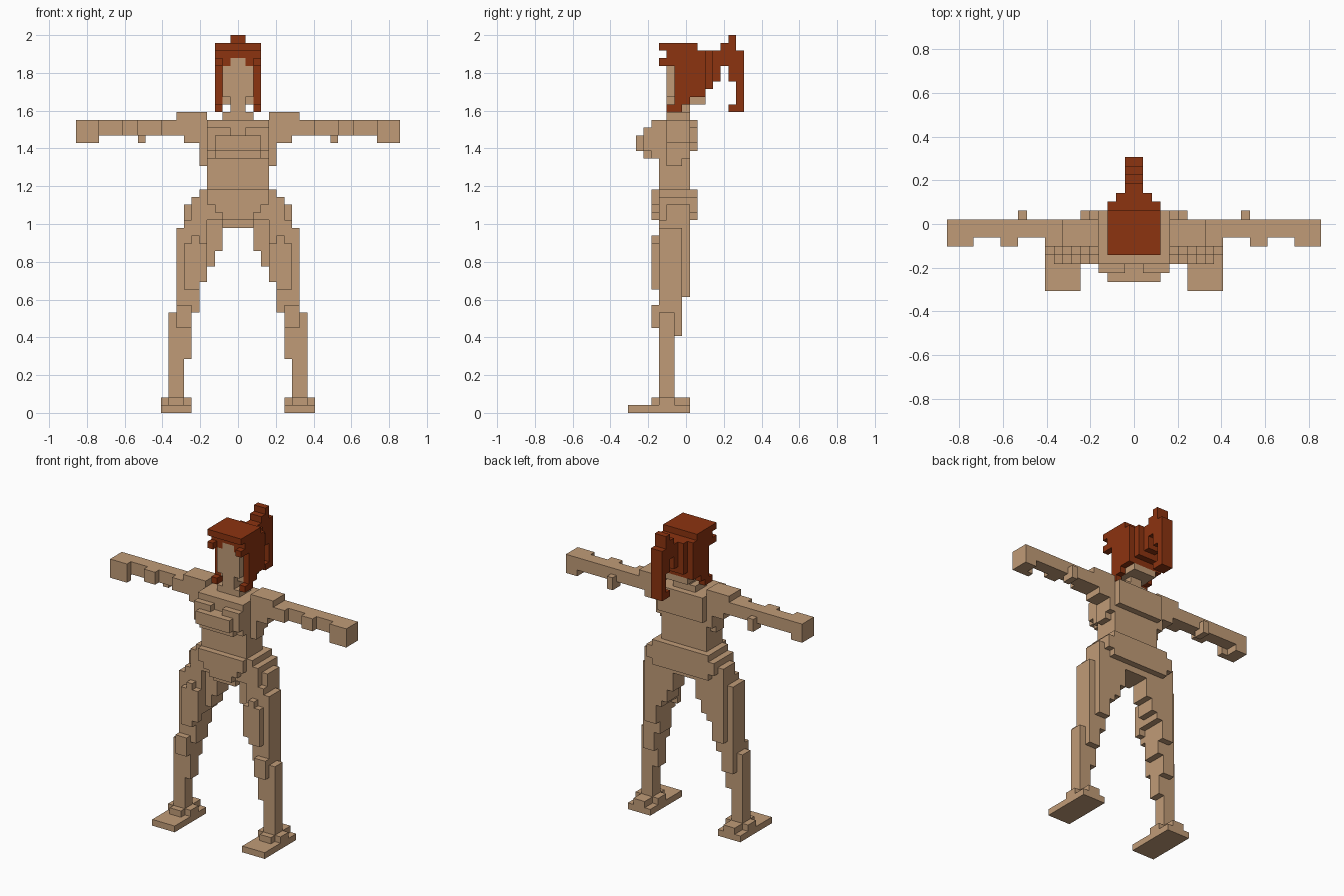
import bpy
import bmesh
from mathutils import Vector

if "Cube" in bpy.data.objects:
    bpy.data.objects.remove(bpy.data.objects["Cube"], do_unlink=True)

V = 2 / 49          # size of one block
MID = 7.5           # depth index that lies on y = 0


def make_material(name, rgb):
    m = bpy.data.materials.new(name)
    m.use_nodes = True
    m.diffuse_color = (*rgb, 1)
    m.node_tree.nodes["Principled BSDF"].inputs["Base Color"].default_value = (*rgb, 1)
    return m


skin = make_material("skin tan", (0.53, 0.33, 0.185))
auburn = make_material("auburn hair", (0.262, 0.033, 0.005))

DIRS = [Vector(d) for d in ((1, 0, 0), (-1, 0, 0), (0, 1, 0), (0, -1, 0), (0, 0, 1), (0, 0, -1))]


def build(name, material, boxes, sides=(1, -1)):
    """Fill blocks (x0, x1, y0, y1, z0, z1), mirror them, and skin the outside."""
    cells = set()
    for x0, x1, y0, y1, z0, z1 in boxes:
        for x in range(x0, x1):
            for y in range(y0, y1):
                for z in range(z0, z1):
                    for s in sides:
                        cells.add((x if s > 0 else -1 - x, y, z))
    bm = bmesh.new()
    verts = {}

    def corner(p):
        key = tuple(round(c) for c in p)
        if key not in verts:
            verts[key] = bm.verts.new((key[0] * V, (key[1] - MID) * V, key[2] * V))
        return verts[key]

    for c in sorted(cells):
        centre = Vector(c) + Vector((.5, .5, .5))
        for d in DIRS:
            if tuple(int(a + b) for a, b in zip(c, d)) in cells:
                continue
            u = Vector((abs(d.y), abs(d.z), abs(d.x)))
            w = d.cross(u)
            quad = [centre + (d + a * u + b * w) / 2
                    for a, b in ((-1, -1), (1, -1), (1, 1), (-1, 1))]
            bm.faces.new([corner(p) for p in quad])
    # Merge flat neighbours into large faces
    bmesh.ops.dissolve_limit(bm, angle_limit=0.01, verts=bm.verts[:], edges=bm.edges[:])
    me = bpy.data.meshes.new(name)
    bm.to_mesh(me)
    bm.free()
    me.materials.append(material)
    ob = bpy.data.objects.new(name, me)
    bpy.context.collection.objects.link(ob)


# Torso: waist, rib cage, back, lats and bust with a centre gap on top
build("torso", skin, [
    (0, 4, 4, 8, 29, 38),
    (0, 4, 8, 9, 34, 38),
    (4, 5, 5, 7, 32, 36), (4, 5, 7, 8, 33, 36),
    (0, 4, 3, 4, 33, 38),
    (0, 3, 2, 3, 33, 34), (0, 4, 2, 3, 34, 36), (1, 4, 2, 3, 36, 37),
    (0, 3, 1, 2, 34, 36),
])

# Pelvis: stepped sides, belly wedge in front, seat behind
build("pelvis", skin, [
    (0, 2, 4, 8, 24, 25),
    (0, 6, 4, 8, 25, 28), (0, 5, 4, 8, 28, 29),
    (0, 2, 3, 4, 25, 26), (0, 3, 3, 4, 26, 27), (0, 4, 3, 4, 27, 29),
    (0, 6, 8, 9, 26, 28), (0, 5, 8, 9, 25, 29),
])

# Neck and head
build("neck", skin, [(0, 2, 5, 8, 38, 39), (0, 1, 5, 8, 39, 40)])
build("head", skin, [
    (0, 1, 5, 10, 40, 41), (1, 2, 6, 10, 40, 41),
    (0, 2, 5, 6, 41, 45), (0, 1, 5, 6, 45, 46),
])

# Hair: cap, fringe, side locks and stepped back
build("hair", auburn, [
    (0, 3, 6, 10, 41, 47),
    (0, 3, 5, 6, 46, 47), (0, 3, 4, 9, 47, 48),
    (1, 3, 5, 6, 45, 46), (2, 3, 4, 5, 45, 46),
    (2, 3, 6, 8, 40, 41), (2, 3, 5, 7, 39, 40),
    (0, 2, 10, 11, 42, 47), (0, 1, 11, 12, 43, 47),
])
build("ponytail", auburn, [
    (0, 1, 12, 15, 45, 47), (0, 1, 12, 14, 47, 48), (0, 1, 13, 14, 48, 49),
    (0, 1, 13, 15, 43, 45), (0, 1, 14, 15, 40, 43), (0, 1, 13, 15, 39, 40),
])

# Limbs, one object for each side
for side, s in (("left", 1), ("right", -1)):
    build(side + "_arm", skin, [
        (4, 8, 5, 8, 36, 39), (5, 7, 5, 8, 35, 36),
        (8, 10, 5, 8, 36, 38), (10, 21, 6, 8, 36, 38),
        (13, 15, 5, 6, 36, 38), (12, 13, 7, 9, 35, 37),
    ], (s,))
    build(side + "_hand", skin, [
        (18, 21, 5, 8, 36, 38), (19, 21, 5, 8, 35, 36), (18, 19, 5, 6, 35, 36),
    ], (s,))
    build(side + "_thigh", skin, [
        (7, 8, 4, 7, 13, 24), (5, 7, 4, 7, 13, 15), (5, 7, 4, 8, 15, 25),
        (6, 7, 5, 8, 25, 27), (4, 5, 4, 8, 18, 25),
        (3, 4, 5, 8, 19, 25), (2, 3, 5, 8, 21, 25),
        (4, 7, 3, 4, 17, 22), (5, 7, 3, 4, 16, 17), (5, 6, 3, 4, 22, 23),
    ], (s,))
    build(side + "_shin", skin, [
        (7, 9, 4, 6, 2, 13), (6, 7, 4, 6, 7, 13),
        (6, 8, 6, 7, 10, 13), (6, 8, 3, 4, 11, 14),
    ], (s,))
    build(side + "_foot", skin, [
        (6, 10, 0, 8, 0, 1), (7, 9, 3, 8, 1, 2), (6, 10, 4, 6, 1, 2),
    ], (s,))
